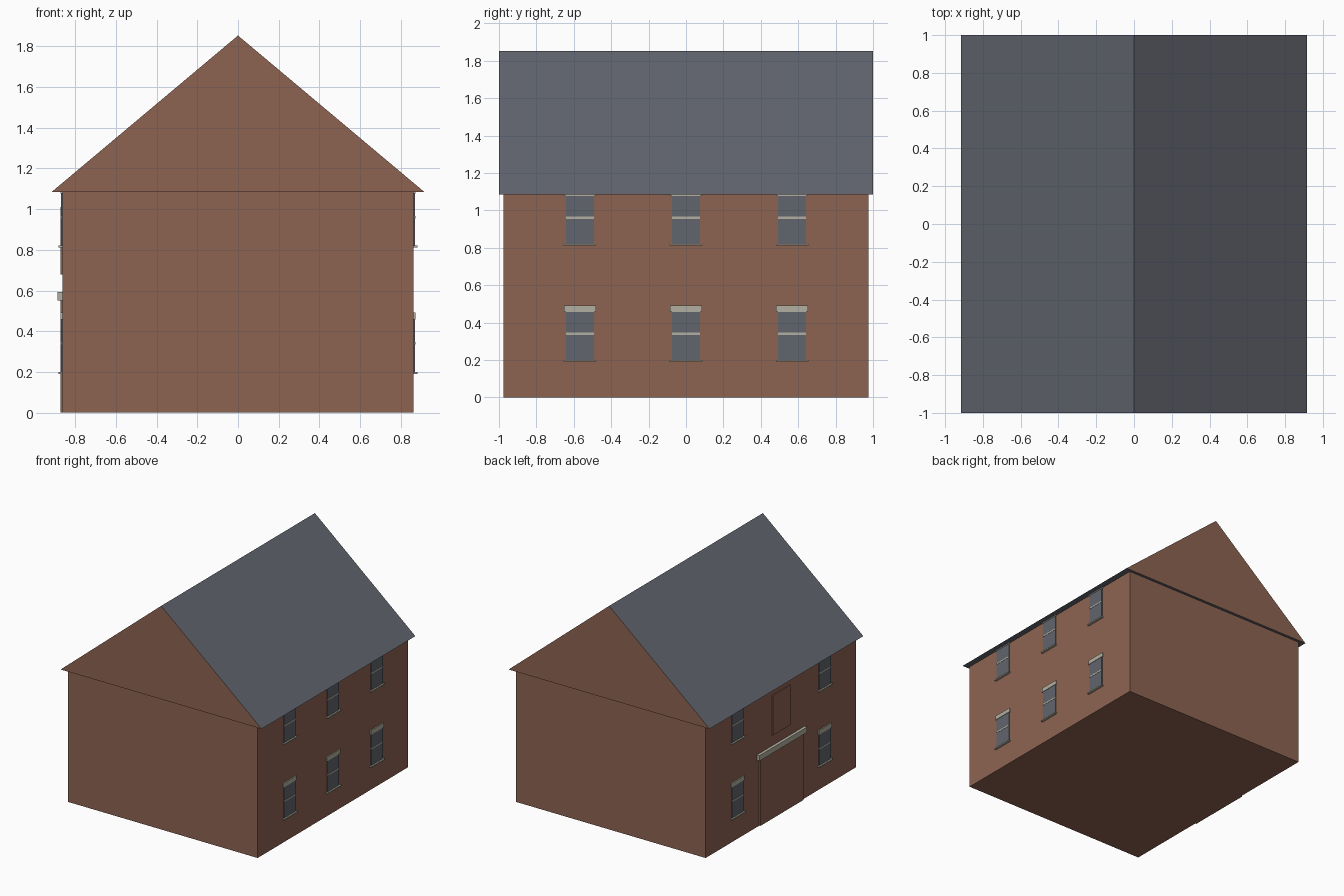
import bpy
import bmesh

cube = bpy.data.objects.get("Cube")
if cube:
    bpy.data.objects.remove(cube, do_unlink=True)


def make_material(name, rgb):
    mat = bpy.data.materials.new(name)
    mat.use_nodes = True
    colour = (*rgb, 1.0)
    mat.diffuse_color = colour
    mat.node_tree.nodes["Principled BSDF"].inputs["Base Color"].default_value = colour
    return mat


brick = make_material("brick", (0.27, 0.127, 0.083))
slate = make_material("slate", (0.122, 0.131, 0.158))
glass = make_material("window glass", (0.12, 0.13, 0.155))
stone = make_material("pale stone", (0.45, 0.43, 0.355))


def finish(name, bm, materials):
    bmesh.ops.recalc_face_normals(bm, faces=bm.faces)
    mesh = bpy.data.meshes.new(name)
    bm.to_mesh(mesh)
    bm.free()
    for mat in materials:
        mesh.materials.append(mat)
    obj = bpy.data.objects.new(name, mesh)
    bpy.context.collection.objects.link(obj)
    return obj


def box(name, low, high, mat):
    bm = bmesh.new()
    bmesh.ops.create_cube(bm, size=1)
    for v in bm.verts:
        v.co = [lo if c < 0 else hi for c, lo, hi in zip(v.co, low, high)]
    return finish(name, bm, [mat])


WALL_X, WALL_Y, EAVES = 0.863, 0.977, 1.085


def wall_plate(name, side, y, width, bottom, top, depth, mat):
    """Box standing out from a side wall; its back is sunk into the wall."""
    inner, outer = side * (WALL_X - 0.01), side * (WALL_X + depth)
    box(name, (min(inner, outer), y - width / 2, bottom),
        (max(inner, outer), y + width / 2, top), mat)


def window(name, side, y, sill):
    wall_plate(name + "_glass", side, y, 0.15, sill, sill + 0.265, 0.006, glass)
    wall_plate(name + "_bar", side, y, 0.15, sill + 0.139, sill + 0.151, 0.008, stone)
    wall_plate(name + "_sill", side, y, 0.174, sill - 0.004, sill + 0.006, 0.018, stone)
    wall_plate(name + "_lintel", side, y, 0.17, sill + 0.262, sill + 0.297, 0.009, stone)


# Brick walls
box("walls", (-WALL_X, -WALL_Y, 0), (WALL_X, WALL_Y, EAVES), brick)

# Roof prism: brick gable ends, slate slopes and eaves
bm = bmesh.new()
profile = [(-0.915, EAVES), (0.915, EAVES), (0, 1.853)]
gable = bm.faces.new([bm.verts.new((x, -1, z)) for x, z in profile])
new = bmesh.ops.extrude_face_region(bm, geom=[gable], use_keep_orig=True)["geom"]
bmesh.ops.translate(bm, verts=[g for g in new if isinstance(g, bmesh.types.BMVert)],
                    vec=(0, 2, 0))
bm.normal_update()
for face in bm.faces:
    face.material_index = 1 if abs(face.normal.y) > 0.9 else 0
finish("roof", bm, [slate, brick])

# Windows: three columns on the left wall, two either side of the doorway
for floor, sill in (("lower", 0.195), ("upper", 0.815)):
    for place, y in (("front", -0.567), ("middle", 0), ("back", 0.567)):
        window(f"left_{floor}_{place}_window", 1, y, sill)
        if place != "middle":
            window(f"right_{floor}_{place}_window", -1, y, sill)

# Bricked-up doorway, its stone beam and the blind window above
wall_plate("blocked_doorway", -1, 0, 0.56, 0, 0.552, 0.01, brick)
wall_plate("doorway_beam", -1, 0, 0.62, 0.55, 0.594, 0.024, stone)
wall_plate("blind_window", -1, 0, 0.23, 0.68, 1.01, 0.008, brick)
